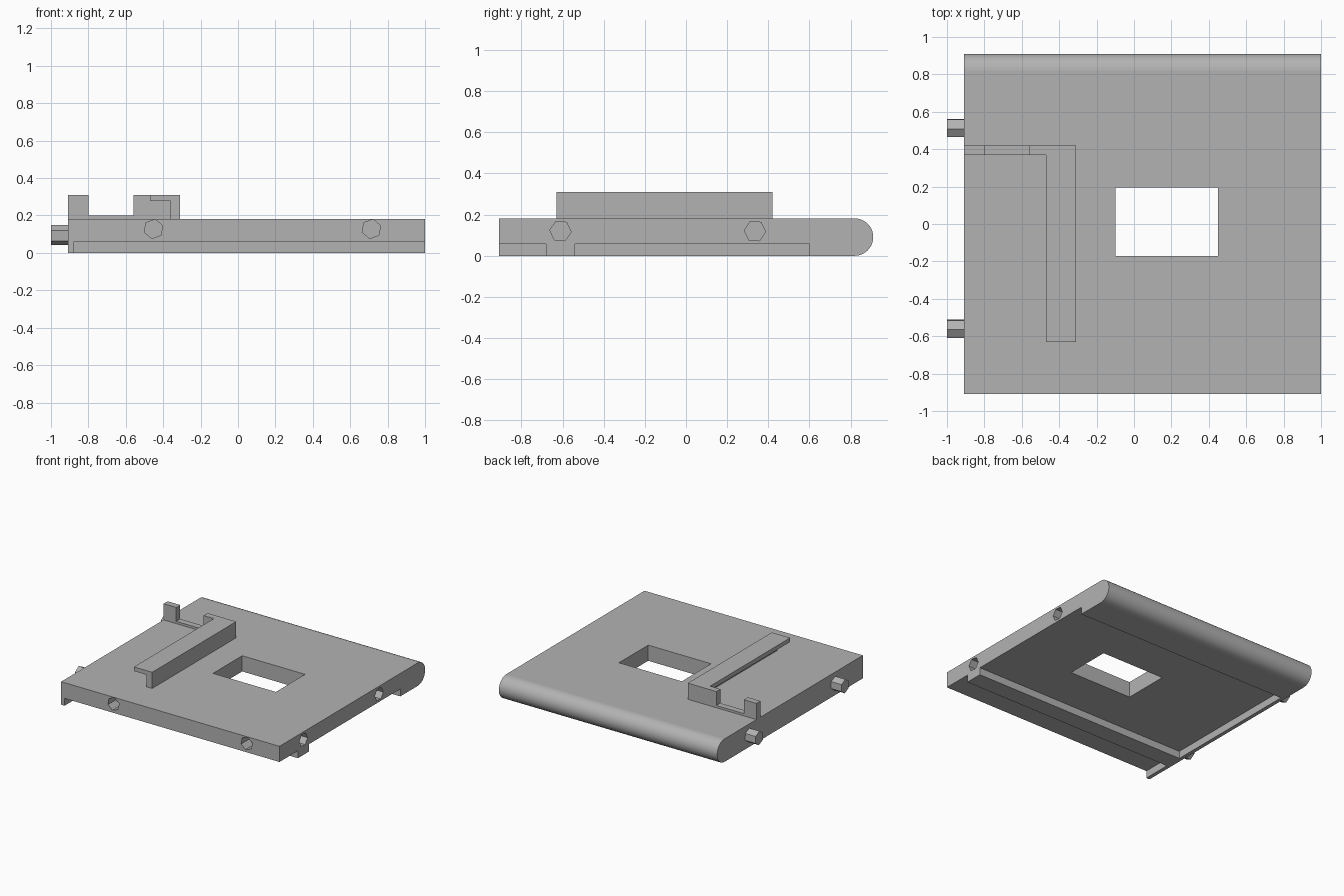
import bpy, bmesh
from math import sin, cos, pi, radians
from mathutils import Matrix, Vector

if "Cube" in bpy.data.objects:
    bpy.data.objects.remove(bpy.data.objects["Cube"], do_unlink=True)

grey = bpy.data.materials.new("plain grey")
grey.use_nodes = True
GREY = (0.45, 0.45, 0.45, 1)
grey.diffuse_color = GREY
grey.node_tree.nodes["Principled BSDF"].inputs["Base Color"].default_value = GREY


def prism(name, points, axis, start, end):
    """Extrude a 2D outline along x (points y, z), y (points x, z) or z (points x, y)."""
    place = {"x": lambda a, b: (start, a, b),
             "y": lambda a, b: (a, start, b),
             "z": lambda a, b: (a, b, start)}[axis]
    shift = Vector([(end - start) * (axis == c) for c in "xyz"])
    bm = bmesh.new()
    face = bm.faces.new([bm.verts.new(place(*p)) for p in points])
    grown = bmesh.ops.extrude_face_region(bm, geom=[face])["geom"]
    bmesh.ops.translate(bm, vec=shift, verts=[v for v in grown if isinstance(v, bmesh.types.BMVert)])
    bmesh.ops.recalc_face_normals(bm, faces=bm.faces)
    mesh = bpy.data.meshes.new(name)
    bm.to_mesh(mesh)
    bm.free()
    mesh.materials.append(grey)
    obj = bpy.data.objects.new(name, mesh)
    bpy.context.collection.objects.link(obj)
    return obj


def rect(a0, a1, b0, b1):
    return [(a0, b0), (a1, b0), (a1, b1), (a0, b1)]


def hexagon(a, b, radius, tilt):
    return [(a + radius * cos(radians(tilt + 60 * i)),
             b + radius * sin(radians(tilt + 60 * i))) for i in range(6)]


def combine(target, other, operation):
    """Apply a boolean and remove the helper object."""
    mod = target.modifiers.new("boolean", "BOOLEAN")
    mod.operation, mod.solver, mod.object = operation, "EXACT", other
    bpy.context.view_layer.objects.active = target
    bpy.ops.object.modifier_apply(modifier=mod.name)
    bpy.data.objects.remove(other, do_unlink=True)


# Base plate with a half-round back edge
R, STEPS = 0.091, 24
side = [(-0.91, 2 * R), (-0.91, 0)]
side += [(0.819 + R * cos(t), R + R * sin(t))
         for t in (pi * i / STEPS - pi / 2 for i in range(STEPS + 1))]
plate = prism("base_plate", side, "x", -0.91, 1)

# Shallow underside recesses, leaving a cross rib and a thin side lip
for y0, y1 in ((-1, -0.68), (-0.54, 0.6)):
    combine(plate, prism("recess_cutter", rect(y0, y1, -0.1, 0.058), "x", -0.88, 1.1), "DIFFERENCE")

# Rectangular window through the plate
combine(plate, prism("window_cutter", rect(-0.1, 0.45, -0.17, 0.195), "z", -0.1, 0.3), "DIFFERENCE")

# Hexagonal sockets in the front and side
for x in (-0.452, 0.713):
    combine(plate, prism("socket_cutter", hexagon(x, 0.128, 0.052, 20), "y", -1, -0.81), "DIFFERENCE")
for y in (-0.61, 0.335):
    combine(plate, prism("socket_cutter", hexagon(y, 0.12, 0.052, -5), "x", 0.9, 1.1), "DIFFERENCE")

# Only the rounded edge is smooth
for poly in plate.data.polygons:
    poly.use_smooth = poly.center.y > 0.819 and abs(poly.normal.x) < 0.5 and abs(poly.normal.z) < 0.9999

# Hooked guide rail, joined to the stepped stop at its back end
rail = prism("guide_rail", [(-0.31, 0.18), (-0.31, 0.31), (-0.47, 0.31), (-0.47, 0.277),
                            (-0.36, 0.277), (-0.36, 0.18)], "y", -0.63, 0.42)
stop = prism("stepped_stop", [(-0.31, 0.18), (-0.31, 0.31), (-0.56, 0.31), (-0.56, 0.2), (-0.8, 0.2),
                              (-0.8, 0.31), (-0.91, 0.31), (-0.91, 0.18)], "y", 0.37, 0.42)
combine(rail, stop, "UNION")

# Hexagonal pegs on the opposite side
for name, y in (("front_peg", -0.56), ("back_peg", 0.513)):
    prism(name, hexagon(y, 0.095, 0.054, 34), "x", -1, -0.91)
